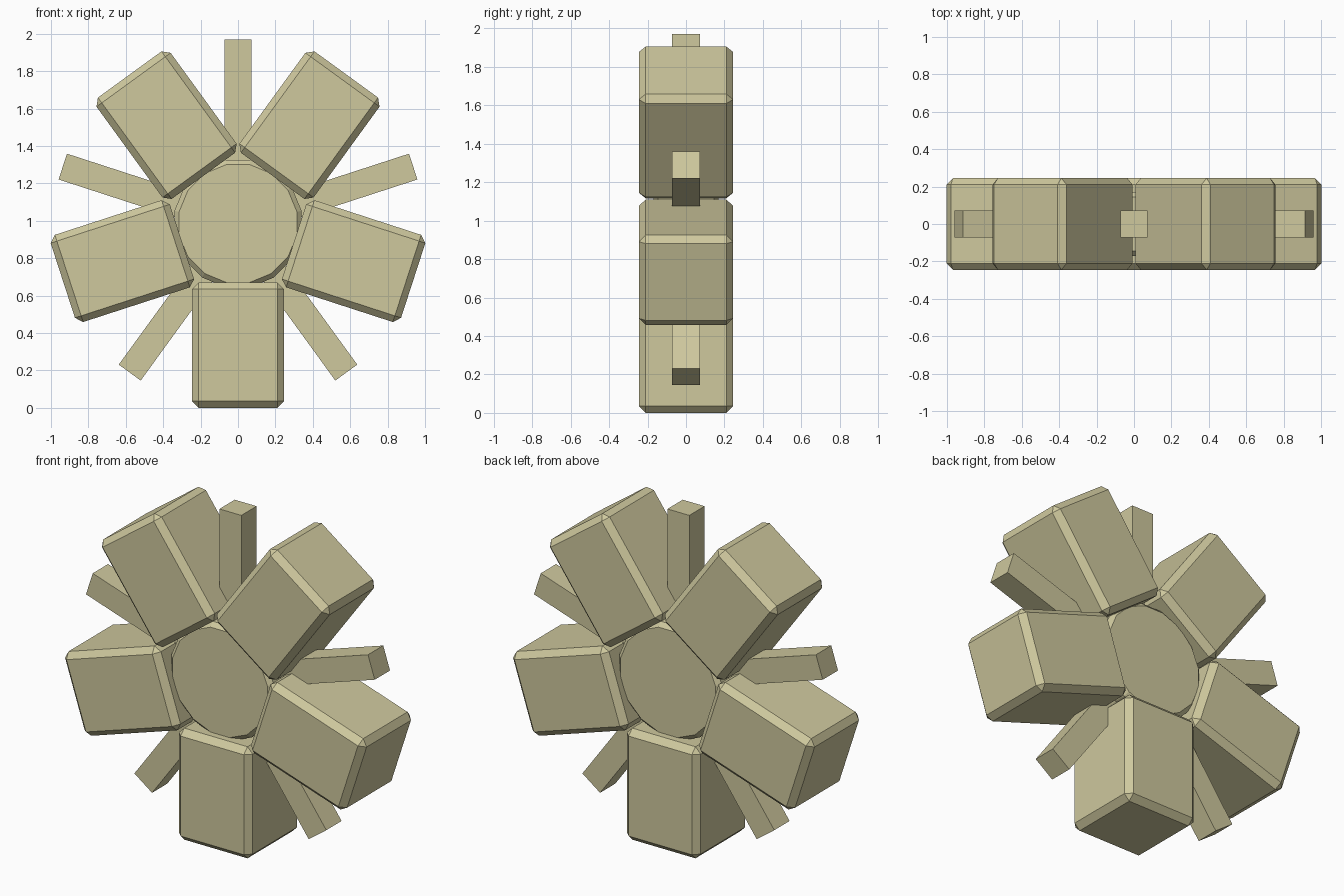
import bpy
import bmesh
import math
from mathutils import Matrix, Vector

if "Cube" in bpy.data.objects:
    bpy.data.objects.remove(bpy.data.objects["Cube"], do_unlink=True)

CENTRE = Vector((0, 0, 0.985))
REACH = 0.985
COUNT = 5

tan = bpy.data.materials.new("khaki_tan")
tan.use_nodes = True
colour = (0.62, 0.58, 0.34, 1)
tan.diffuse_color = colour
tan.node_tree.nodes["Principled BSDF"].inputs["Base Color"].default_value = colour


def finish(name, bm, bevel, angle=0.0):
    """Turn a bmesh into a flat-shaded part, chamfered and spun about the hub axis."""
    if bevel:
        bmesh.ops.bevel(bm, geom=[e for e in bm.edges if e.calc_face_angle() > 1.0],
                        offset=bevel, segments=1, affect='EDGES')
    mesh = bpy.data.meshes.new(name)
    bm.to_mesh(mesh)
    bm.free()
    mesh.materials.append(tan)
    obj = bpy.data.objects.new(name, mesh)
    obj.matrix_world = Matrix.Translation(CENTRE) @ Matrix.Rotation(angle, 4, 'Y')
    bpy.context.collection.objects.link(obj)


def radial_box(name, width, inner, outer, bevel, angle):
    """Square-section box reaching upward from the hub, then turned to its angle."""
    bm = bmesh.new()
    shape = (Matrix.Translation((0, 0, (inner + outer) / 2))
             @ Matrix.Diagonal((width, width, outer - inner, 1)))
    bmesh.ops.create_cube(bm, size=1, matrix=shape)
    finish(name, bm, bevel, angle)


# Hub: chamfered sixteen-sided disc lying across the y axis
sides, apothem, depth = 16, 0.34, 0.34
radius = apothem / math.cos(math.pi / sides)
hub = bmesh.new()
turn = Matrix.Rotation(math.pi / 2, 4, 'X') @ Matrix.Rotation(math.pi / sides, 4, 'Z')
bmesh.ops.create_cone(hub, cap_ends=True, segments=sides, radius1=radius,
                      radius2=radius, depth=depth, matrix=turn)
finish("hub", hub, 0.025)

# Alternating chunky blocks and thin spokes
for i in range(COUNT):
    a = 2 * math.pi * i / COUNT
    radial_box(f"spoke_{i + 1}", 0.145, 0.0, REACH, 0, a)
    radial_box(f"block_{i + 1}", 0.49, 0.315, REACH, 0.035, a + math.pi)
